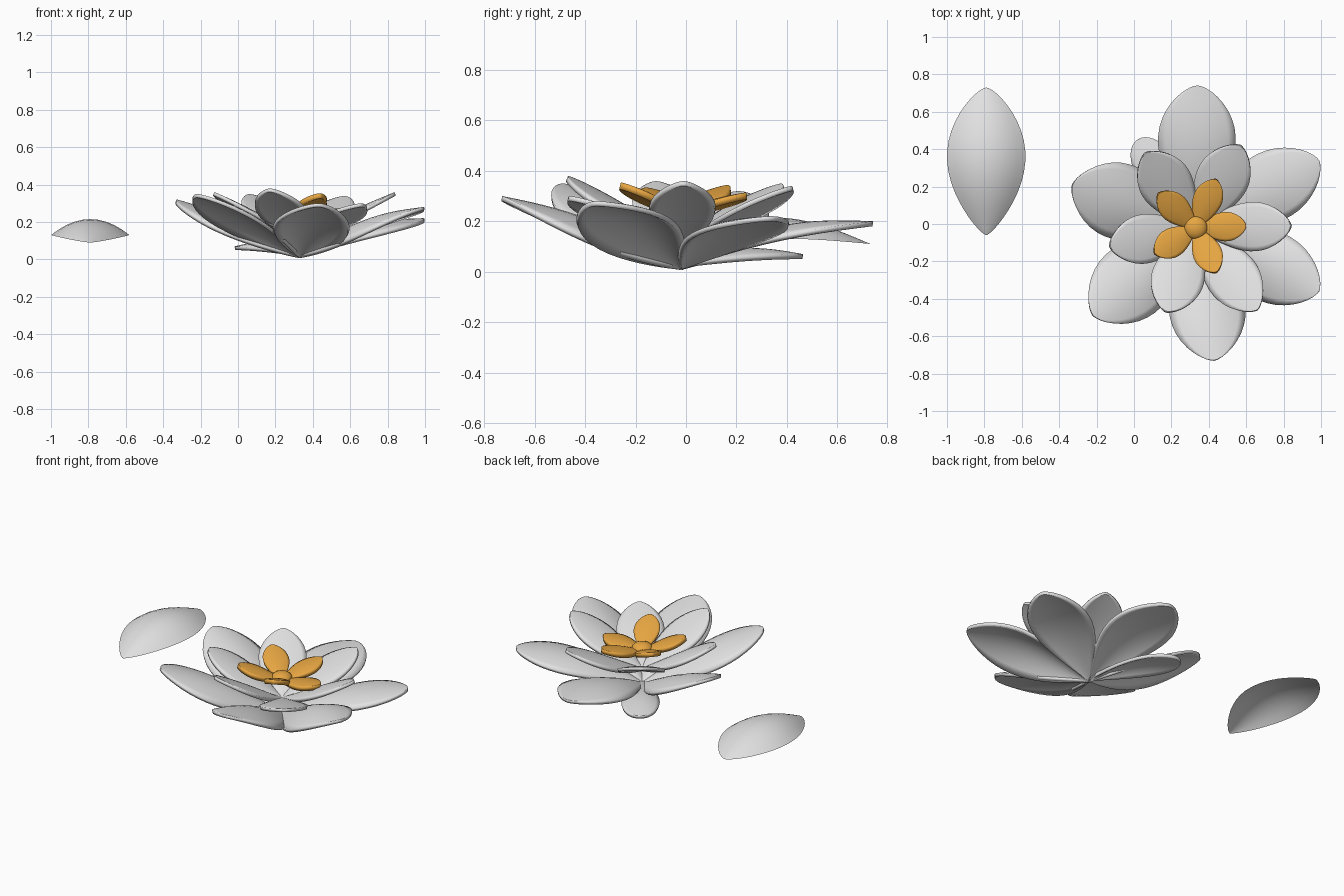
import bpy
import math
from mathutils import Vector

if "Cube" in bpy.data.objects:
    bpy.data.objects.remove(bpy.data.objects["Cube"], do_unlink=True)


def material(name, colour):
    mat = bpy.data.materials.new(name)
    mat.use_nodes = True
    mat.diffuse_color = (*colour, 1)
    mat.node_tree.nodes["Principled BSDF"].inputs["Base Color"].default_value = (*colour, 1)
    return mat


WHITE = material("petal white", (0.76, 0.76, 0.76))
GOLD = material("golden yellow", (0.88, 0.42, 0.06))
ROWS, COLS = 22, 10


def petal(name, mat, base, tip, half, cup, rise=1.0, peak=1.4, blunt=0.7,
          bulge=0.0, roll=0.0, thick=0.02):
    """Leaf-shaped sheet from base to tip, curved across (cup), along (rise, bulge), tilted (roll)."""
    base, tip = Vector(base), Vector(tip)
    flat = Vector((tip.x - base.x, tip.y - base.y, 0))
    side = Vector((-flat.y, flat.x, 0)).normalized()

    def point(t, s):
        width = half * max(math.sin(math.pi * t ** peak), 0) ** blunt
        p = base + flat * t + side * s * width
        arch = math.sin(math.pi * t)
        p.z = base.z + (tip.z - base.z) * t ** rise + (cup * s * s + roll * s + bulge) * arch
        return p

    verts = [point(0, 0)]
    for i in range(1, ROWS):
        t = (1 - math.cos(math.pi * i / ROWS)) / 2
        verts += [point(t, 2 * j / COLS - 1) for j in range(COLS + 1)]
    verts.append(point(1, 0))
    last, n = len(verts) - 1, COLS + 1
    faces = []
    for j in range(COLS):
        end = last - n + j
        faces += [(0, j + 1, j + 2), (last, end + 1, end)]
        for i in range(ROWS - 2):
            a = 1 + i * n + j
            faces.append((a + n, a + n + 1, a + 1, a))
    mesh = bpy.data.meshes.new(name)
    mesh.from_pydata(verts, [], faces)
    mesh.materials.append(mat)
    mesh.shade_smooth()
    obj = bpy.data.objects.new(name, mesh)
    bpy.context.collection.objects.link(obj)
    if thick:
        mod = obj.modifiers.new("thickness", "SOLIDIFY")
        mod.thickness = thick
        mod.offset = 0


CX, CY = 0.33, -0.02

# Outer ring: tip, half width, cup, rise, bulge, roll
outer = [
    ((0.34, 0.74, 0.19), 0.205, -0.04, 0.9, 0.06, 0),
    ((0.99, 0.34, 0.21), 0.185, -0.04, 0.9, 0.05, 0),
    ((0.99, -0.36, 0.27), 0.185, -0.06, 1.1, 0.06, 0.04),
    ((0.43, -0.73, 0.29), 0.20, -0.07, 1.1, 0.05, -0.02),
    ((-0.22, -0.49, 0.34), 0.20, -0.06, 1.1, 0.05, 0),
    ((-0.33, 0.21, 0.31), 0.20, -0.06, 1.1, 0.04, 0),
]
for i, (tip, half, cup, rise, bulge, roll) in enumerate(outer):
    petal(f"outer_petal_{i + 1}", WHITE, (CX, CY, 0.015), tip, half, cup, rise,
          1.45, 0.62, bulge, roll)

# Low petal tucked under the back
petal("low_petal", WHITE, (CX, CY, 0.025), (0.02, 0.45, 0.06), 0.11, -0.03, 1.0, 1.7, 0.45, 0.04)

# Inner ring: tip, half width
inner = [
    ((0.84, -0.01, 0.35), 0.13),
    ((0.57, 0.42, 0.33), 0.14),
    ((0.06, 0.38, 0.34), 0.14),
    ((-0.13, -0.12, 0.35), 0.13),
    ((0.17, -0.47, 0.37), 0.14),
    ((0.66, -0.46, 0.29), 0.14),
]
for i, (tip, half) in enumerate(inner):
    petal(f"inner_petal_{i + 1}", WHITE, (CX, CY, 0.11), tip, half, -0.02, 1.15, 1.4, 0.65, 0.02)

# Golden heart petals
heart = [(0.60, -0.01, 0.26), (0.44, 0.24, 0.30), (0.13, 0.165, 0.33),
         (0.11, -0.16, 0.32), (0.44, -0.26, 0.34)]
for i, tip in enumerate(heart):
    petal(f"heart_petal_{i + 1}", GOLD, (CX, CY, 0.225), tip, 0.075, -0.012, 1.1, 1.4, 0.65,
          0.012, 0, 0.028)

# Golden centre bead
bpy.ops.mesh.primitive_uv_sphere_add(segments=24, ring_count=12, radius=0.062,
                                     location=(CX, CY, 0.25))
bead = bpy.context.object
bead.name = "centre_bead"
bead.scale.z = 0.6
bead.data.materials.append(GOLD)
bpy.ops.object.shade_smooth()

# Loose fallen petal, a thin sheet arched upward
petal("fallen_petal", WHITE, (-0.79, -0.06, 0.09), (-0.79, 0.73, 0.11), 0.21, -0.085,
      1.0, 1.1, 0.68, 0.115, 0, 0)
